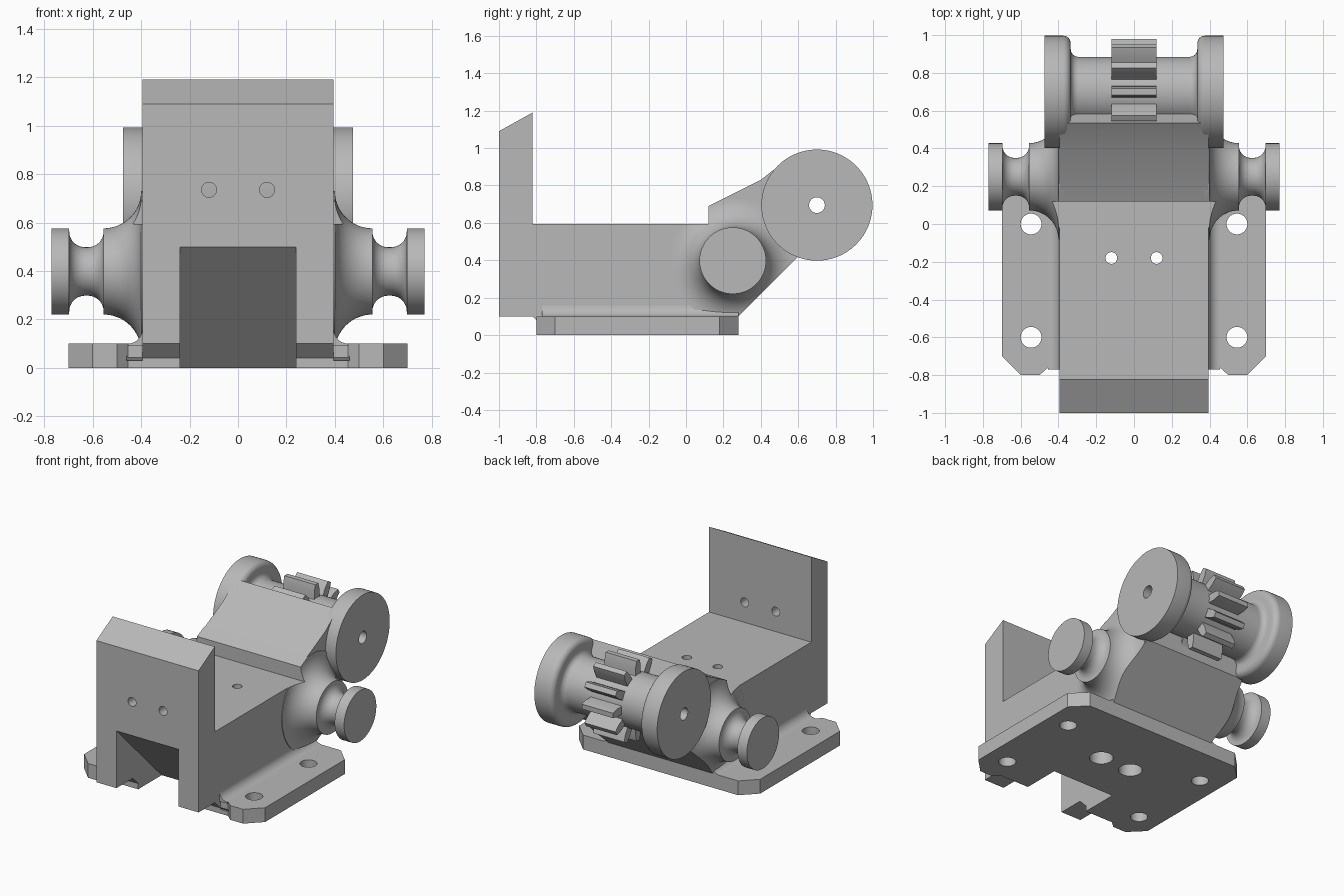
import bpy, bmesh, math
from mathutils import Matrix, Vector

if "Cube" in bpy.data.objects:
    bpy.data.objects.remove(bpy.data.objects["Cube"], do_unlink=True)

grey = bpy.data.materials.new("plain grey")
grey.use_nodes = True
colour = (0.48, 0.48, 0.48, 1)
grey.diffuse_color = colour
grey.node_tree.nodes["Principled BSDF"].inputs["Base Color"].default_value = colour


def finish(bm, name):
    bmesh.ops.remove_doubles(bm, verts=bm.verts, dist=1e-5)
    bmesh.ops.recalc_face_normals(bm, faces=bm.faces)
    mesh = bpy.data.meshes.new(name)
    bm.to_mesh(mesh)
    bm.free()
    mesh.materials.append(grey)
    obj = bpy.data.objects.new(name, mesh)
    bpy.context.collection.objects.link(obj)
    return obj


def prism(name, outline, place, depth):
    """Extrude a flat outline; place maps 2D points to 3D."""
    bm = bmesh.new()
    face = bm.faces.new([bm.verts.new(place(a, b)) for a, b in outline])
    out = bmesh.ops.extrude_face_region(bm, geom=[face])
    moved = [v for v in out["geom"] if isinstance(v, bmesh.types.BMVert)]
    bmesh.ops.translate(bm, verts=moved, vec=depth)
    return finish(bm, name)


def side_prism(name, outline, x0, x1):
    return prism(name, outline, lambda y, z: (x0, y, z), (x1 - x0, 0, 0))


def lathe(name, profile, centre, steps=72, closed=False):
    """Turn (x, radius) points about an axis along x."""
    bm = bmesh.new()
    vs = [bm.verts.new((x, r, 0)) for x, r in profile]
    edges = [bm.edges.new(p) for p in zip(vs, vs[1:])]
    if closed:
        edges.append(bm.edges.new((vs[-1], vs[0])))
    bmesh.ops.spin(bm, geom=vs + edges, cent=(0, 0, 0), axis=(1, 0, 0),
                   angle=math.tau, steps=steps)
    bmesh.ops.translate(bm, verts=bm.verts, vec=centre)
    return finish(bm, name)


def rod(centre, radius, length, axis="Z"):
    bm = bmesh.new()
    turn = Matrix.Rotation(math.pi / 2, 4, "X") if axis == "Y" else Matrix()
    bmesh.ops.create_cone(bm, cap_ends=True, segments=40, radius1=radius,
                          radius2=radius, depth=length,
                          matrix=Matrix.Translation(centre) @ turn)
    return finish(bm, "cutter")


def carve(obj, cutter, operation="DIFFERENCE"):
    mod = obj.modifiers.new("cut", "BOOLEAN")
    mod.operation, mod.solver, mod.object = operation, "EXACT", cutter
    bpy.context.view_layer.objects.active = obj
    bpy.ops.object.modifier_apply(modifier=mod.name)
    bpy.data.objects.remove(cutter, do_unlink=True)


def arc(cx, cy, r, a0, a1, n=10):
    angles = [math.radians(a0 + (a1 - a0) * i / n) for i in range(n + 1)]
    return [(cx + r * math.cos(a), cy + r * math.sin(a)) for a in angles]


# Body with upright front wall and rear arm
side = [(-1, 0.1), (-1, 1.09), (-0.82, 1.19), (-0.82, 0.595), (0.12, 0.595),
        (0.12, 0.69), (0.4, 0.83), (0.535, 0.935), (0.63, 0.74),
        (0.63, 0.62), (0.6, 0.42), (0.28, 0.1), (0.28, 0), (-0.76, 0),
        (-0.76, 0.04), (-0.82, 0.1)]
body = side_prism("body", side, -0.395, 0.395)

# Base flanges beside the body, with mounting holes and a fillet strip
flange_plan = [(0.38, -0.76), (0.455, -0.76), (0.5, -0.8), (0.6, -0.8),
               (0.7, -0.7), (0.7, 0.18), (0.6, 0.28), (0.38, 0.28)]
parts = [body]
for s, label in ((1, "left"), (-1, "right")):
    flange = prism(label + "_base_flange", [(s * x, y) for x, y in flange_plan],
                   lambda x, y: (x, y, 0), (0, 0, 0.1))
    # Undercut at the front edge next to the body
    carve(flange, side_prism("cutter", [(-0.9, 0.03), (-0.75, 0.03), (-0.81, 0.11),
                                        (-0.9, 0.11)], s * 0.2, s * 0.46))
    for y in (0, -0.6):
        carve(flange, rod((s * 0.545, y, 0.05), 0.055, 0.4))
    section = [(0.38, 0.09), (0.38, 0.16)] + arc(0.455, 0.16, 0.06, 180, 270) + [(0.455, 0.09)]
    strip = prism(label + "_base_fillet", [(s * x, z) for x, z in section],
                  lambda x, z: (x, -0.77, z), (0, 1.05, 0))
    parts += [flange, strip]

# Sloped slot under the wall
carve(body, side_prism("cutter", [(-1.1, 0.6), (-0.4, -0.1), (-1.1, -0.1)], -0.24, 0.24))
# Bolt holes in the wall and deck, counterbored from below
for x in (-0.12, 0.12):
    carve(body, rod((x, -0.9, 0.735), 0.031, 0.4, "Y"))
    carve(body, rod((x, -0.18, 0.4), 0.031, 1.2))
    carve(body, rod((x, -0.18, 0.1), 0.075, 0.5))

# Grooved side pegs flaring into the body, trimmed to the body outline
flare = ([(0.37, 0), (0.37, 0.333)] + arc(0.555, 0.333, 0.155, 180, 270, 16)
         + arc(0.62, 0.165, 0.065, 180, 270) + arc(0.632, 0.165, 0.065, 270, 360)
         + [(0.697, 0.178), (0.77, 0.178), (0.77, 0)])
for s, label in ((1, "left"), (-1, "right")):
    peg = lathe(label + "_side_peg", [(s * x, r) for x, r in flare], (0, 0.25, 0.398))
    carve(peg, side_prism("cutter", side, -1, 1), "INTERSECT")
    parts.append(peg)

# Rear drum with two end wheels and a bore
axle = (0, 0.7, 0.695)
half = ([(0.475, 0.042), (0.475, 0.297)] + arc(0.375, 0.257, 0.04, 90, 180, 6)
        + arc(0.295, 0.225, 0.04, 360, 270, 6))
drum = half + [(-x, r) for x, r in reversed(half)]
parts.append(lathe("rear_drum", drum, axle, 96, closed=True))

# Gear around the middle of the drum
teeth = 12
shape = []
for i in range(teeth):
    for offset, r in ((-10, 0.18), (-8, 0.2), (-7, 0.235), (-3.5, 0.28),
                      (3.5, 0.28), (7, 0.235), (8, 0.2), (10, 0.18)):
        a = math.radians(i * 360 / teeth + offset)
        shape.append((axle[1] + r * math.cos(a), axle[2] + r * math.sin(a)))
gear = side_prism("drum_gear", shape, -0.12, 0.12)
carve(gear, side_prism("cutter", arc(axle[1], axle[2], 0.1, 0, 350, 35), -0.2, 0.2))
parts.append(gear)

# Smooth the turned surfaces, keep edges sharp
bpy.ops.object.select_all(action="DESELECT")
for part in parts:
    part.select_set(True)
bpy.context.view_layer.objects.active = body
bpy.ops.object.shade_smooth_by_angle(angle=math.radians(25))
